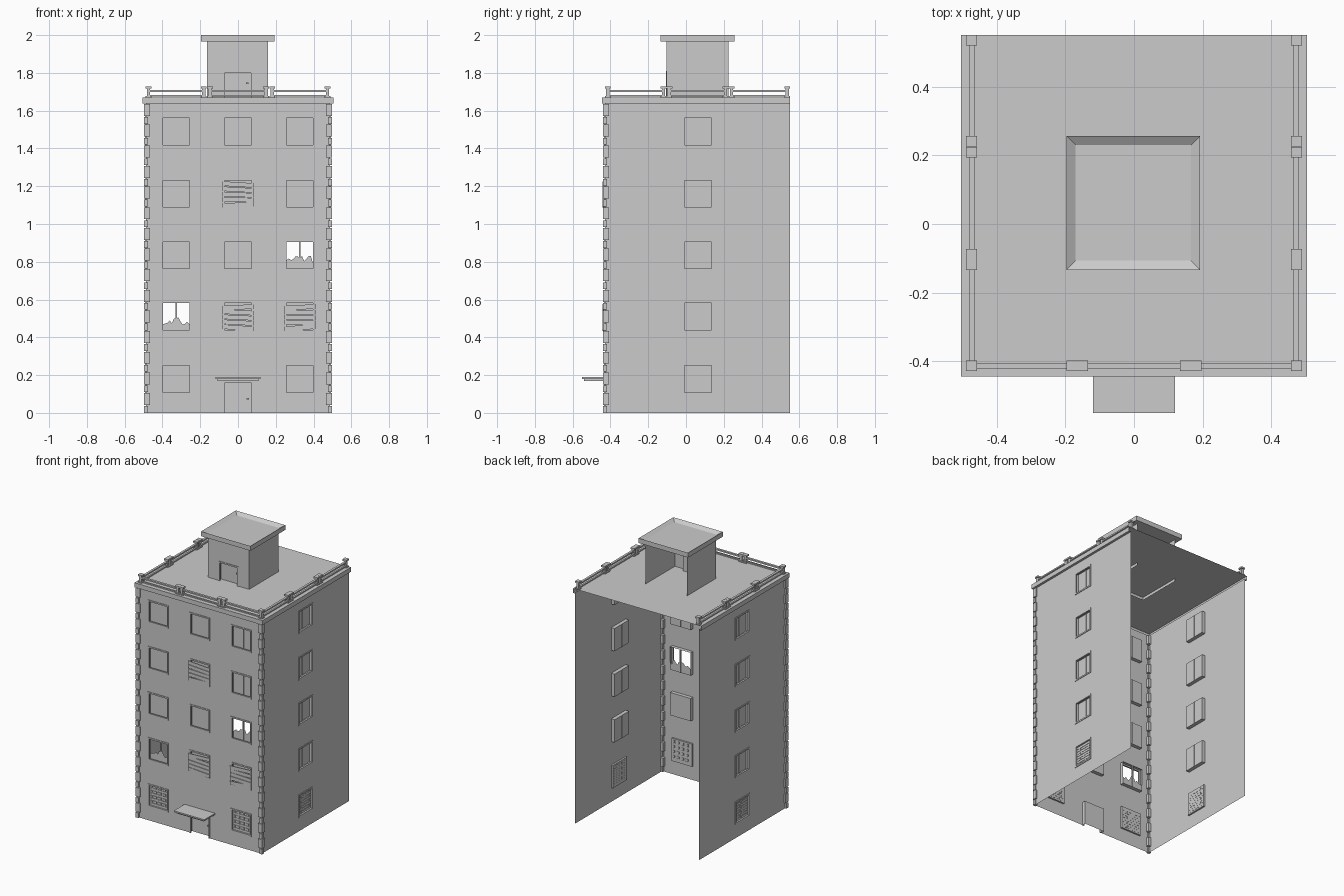
import bpy, bmesh, random
from math import radians
from mathutils import Matrix, Vector

if "Cube" in bpy.data.objects:
    bpy.data.objects.remove(bpy.data.objects["Cube"])

random.seed(4)
T = Matrix.Translation


def finish(bm, name):
    me = bpy.data.meshes.new(name)
    bm.to_mesh(me)
    bm.free()
    ob = bpy.data.objects.new(name, me)
    bpy.context.collection.objects.link(ob)
    return ob


def frame(x, y, deg):
    # local axes: u along the wall, d into the building, z up
    return T((x, y, 0)) @ Matrix.Rotation(radians(deg), 4, 'Z')


def box(bm, M, u0, u1, d0, d1, z0, z1, tilt=0):
    m = (M @ T(((u0 + u1) / 2, (d0 + d1) / 2, (z0 + z1) / 2))
         @ Matrix.Rotation(tilt, 4, 'Y') @ Matrix.Diagonal((u1 - u0, d1 - d0, z1 - z0, 1)))
    bmesh.ops.create_cube(bm, size=1, matrix=m)


def face(bm, M, pts):
    bm.faces.new([bm.verts.new(M @ Vector(p)) for p in pts])


def rect(bm, M, u0, u1, z0, z1, d):
    face(bm, M, [(u0, d, z0), (u1, d, z0), (u1, d, z1), (u0, d, z1)])


def wall(name, M, u0, u1, z0, z1, holes):
    # single-sided sheet with rectangular openings
    bm = bmesh.new()
    us = sorted({u0, u1, *(v for h in holes for v in h[:2])})
    zs = sorted({z0, z1, *(v for h in holes for v in h[2:])})
    for a, b in zip(us, us[1:]):
        for c, e in zip(zs, zs[1:]):
            u, z = (a + b) / 2, (c + e) / 2
            if not any(h[0] < u < h[1] and h[2] < z < h[3] for h in holes):
                rect(bm, M, a, b, c, e, 0)
    bmesh.ops.remove_doubles(bm, verts=bm.verts, dist=1e-5)
    bmesh.ops.dissolve_limit(bm, angle_limit=0.01, verts=bm.verts, edges=bm.edges)
    finish(bm, name)


def opening(name, M, hole, kind):
    bm = bmesh.new()
    u0, u1, z0, z1 = hole
    uc, t, dep = (u0 + u1) / 2, 0.010, 0.012 if kind == 'brick' else 0.026
    # reveal
    ring = [(u0, z0), (u0, z1), (u1, z1), (u1, z0)]
    for (a, b), (c, e) in zip(ring, ring[1:] + ring[:1]):
        if kind == 'door' and b == e == z0:
            continue
        face(bm, M, [(a, 0, b), (c, 0, e), (c, dep, e), (a, dep, b)])
    # surround
    for a, b in ((u0, u0 + t), (u1 - t, u1)):
        box(bm, M, a, b, -0.004, 0.008, z0, z1)
    box(bm, M, u0 + t, u1 - t, -0.004, 0.008, z1 - t, z1)
    if kind != 'door':
        box(bm, M, u0 + t, u1 - t, -0.004, 0.008, z0, z0 + t)
    # infill
    if kind == 'broken':
        n, zc = 14, (z0 + z1) / 2 - 0.02
        top = [(u1 + (u0 - u1) * i / n, dep, zc + random.uniform(-0.025, 0.02)) for i in range(n + 1)]
        face(bm, M, [(u0, dep, z0), (u1, dep, z0)] + top)
    else:
        rect(bm, M, u0, u1, z0, z1, dep)
    if kind in ('glass', 'broken'):
        box(bm, M, uc - 0.004, uc + 0.004, dep - 0.004, dep + 0.003, z0, z1)
    if kind == 'door':
        box(bm, M, u1 - 0.035, u1 - 0.022, dep - 0.008, dep, z0 + 0.07, z0 + 0.078)
    if kind == 'brick':
        h, w = (z1 - z0 - 2 * t) / 8, (u1 - u0 - 2 * t) / 4
        for r in range(8):
            z = z0 + t + r * h
            for k in range(-1, 4):
                a = u0 + t + (k + 0.5 * (r % 2)) * w
                b = min(a + w, u1 - t)
                a = max(a, u0 + t)
                if b - a > 0.005:
                    box(bm, M, a + 0.001, b - 0.001, dep - 0.004, dep + 0.001, z + 0.001, z + h - 0.001)
    if kind == 'boards':
        for i in range(5):
            z = z0 + 0.022 + i * 0.027
            box(bm, M, u0 - 0.002, u1 + 0.002, -0.011, -0.005 + 0.001 * (i % 2),
                z - 0.012, z + 0.012, random.uniform(-0.08, 0.08))
    finish(bm, name)


# main walls with windows
W, F, B, H = 0.488, -0.43, 0.551, 1.645
rows = [0.18, 0.51, 0.835, 1.16, 1.49]
cols = [-0.327, 0, 0.327]
special = {(0, 1): 'broken', (2, 2): 'broken', (1, 1): 'boards', (2, 1): 'boards', (1, 3): 'boards'}


def win(u, z):
    return (u - 0.081, u + 0.081, z - 0.081, z + 0.081)


M = frame(0, F, 0)
jobs = []
for c, u in enumerate(cols):
    for r, z in enumerate(rows):
        if (c, r) == (1, 0):
            jobs.append(((-0.08, 0.08, 0, 0.172), 'door'))
        else:
            jobs.append((win(u, z), 'brick' if r == 0 else special.get((c, r), 'glass')))
wall("front_wall", M, -W, W, 0, H, [j[0] for j in jobs])
for i, (h, k) in enumerate(jobs):
    opening(f"front_{k}_{i}", M, h, k)

for side, M, s in (("right", frame(W, 0, 90), 1), ("left", frame(-W, 0, -90), -1)):
    holes = [win(0.063 * s, z) for z in rows]
    a, b = sorted((F * s, B * s))
    wall(f"{side}_wall", M, a, b, 0, H, holes)
    for i, h in enumerate(holes):
        opening(f"{side}_window_{i}", M, h, 'glass' if i else 'brick')

# corner quoins
I = Matrix()
bm = bmesh.new()
n = 15
p = 1.639 / n
for i in range(n):
    for z0, hh, reach in ((0, 0.036, 0.022), (0.042, 0.063, 0.032)):
        for s in (-1, 1):
            a, b = sorted((s * 0.498, s * (0.498 - reach)))
            box(bm, I, a, b, -0.44, -0.44 + reach, i * p + z0, i * p + z0 + hh)
finish(bm, "corner_quoins")

# roof sheet with cornice on three sides
bm = bmesh.new()
X, Y, Z0, Z1 = 0.505, -0.445, 1.639, 1.671
outer = [(-X, B), (-X, Y), (X, Y), (X, B)]
inner = [(-W, B), (-W, F), (W, F), (W, B)]
face(bm, I, [(x, y, Z1) for x, y in outer])
for k in range(3):
    (a, b), (c, e) = outer[k:k + 2]
    (f, g), (h, j) = inner[k:k + 2]
    face(bm, I, [(a, b, Z0), (c, e, Z0), (c, e, Z1), (a, b, Z1)])
    face(bm, I, [(f, g, Z0), (h, j, Z0), (c, e, Z0), (a, b, Z0)])
finish(bm, "roof_and_cornice")

# roof railing: posts in corners and pairs, two rails between
posts = bmesh.new()
rails = bmesh.new()


def post(x, y):
    for r, z0, z1 in ((0.015, 1.671, 1.677), (0.009, 1.677, 1.717), (0.0155, 1.717, 1.728)):
        box(posts, I, x - r, x + r, y - r, y + r, z0, z1)


def rail_run(M, stops):
    for a, b in zip(stops[::2], stops[1::2]):
        box(rails, M, a, b, -0.008, 0.008, 1.700, 1.710)
        box(rails, M, a, b, -0.006, 0.006, 1.674, 1.682)


PX, PY = 0.474, -0.414
front_stops = [-PX, -0.181, -0.149, 0.149, 0.181, PX]
side_stops = [PY, -0.119, -0.088, 0.209, 0.241, 0.536]
for x in front_stops:
    post(x, PY)
for y in side_stops[1:]:
    post(PX, y)
    post(-PX, y)
rail_run(frame(0, PY, 0), front_stops)
rail_run(frame(PX, 0, 90), side_stops)
rail_run(frame(-PX, 0, 90), side_stops)
finish(posts, "railing_posts")
finish(rails, "railing_rails")

# entrance canopy, tapered underneath
bm = bmesh.new()
box(bm, I, -0.12, 0.12, -0.551, F, 0.180, 0.190)
box(bm, I, -0.108, 0.108, -0.539, F, 0.170, 0.180)
finish(bm, "entrance_canopy")

# stair house on the roof, open at the back
hx, hf, hb, hz = 0.162, -0.103, 0.225, 1.975
M = frame(-0.002, hf, 0)
door = (-0.08, 0.08, 1.671, 1.81)
wall("stair_house_front", M, -hx, hx, 1.65, hz, [door])
opening("stair_house_door", M, door, 'door')
wall("stair_house_right", frame(hx - 0.002, 0, 90), hf, hb, 1.65, hz, [])
wall("stair_house_left", frame(-hx - 0.002, 0, -90), -hb, -hf, 1.65, hz, [])

# stair house roof: tray with a raised rim
bm = bmesh.new()
box(bm, T((-0.002, 0.0615, 0)), -0.195, 0.195, -0.1955, 0.1955, 1.966, 2.0)
top = max(bm.faces, key=lambda f: f.calc_center_median().z)
bmesh.ops.inset_region(bm, faces=[top], thickness=0.038)
bmesh.ops.translate(bm, verts=top.verts, vec=(0, 0, -0.018))
finish(bm, "stair_house_roof")
